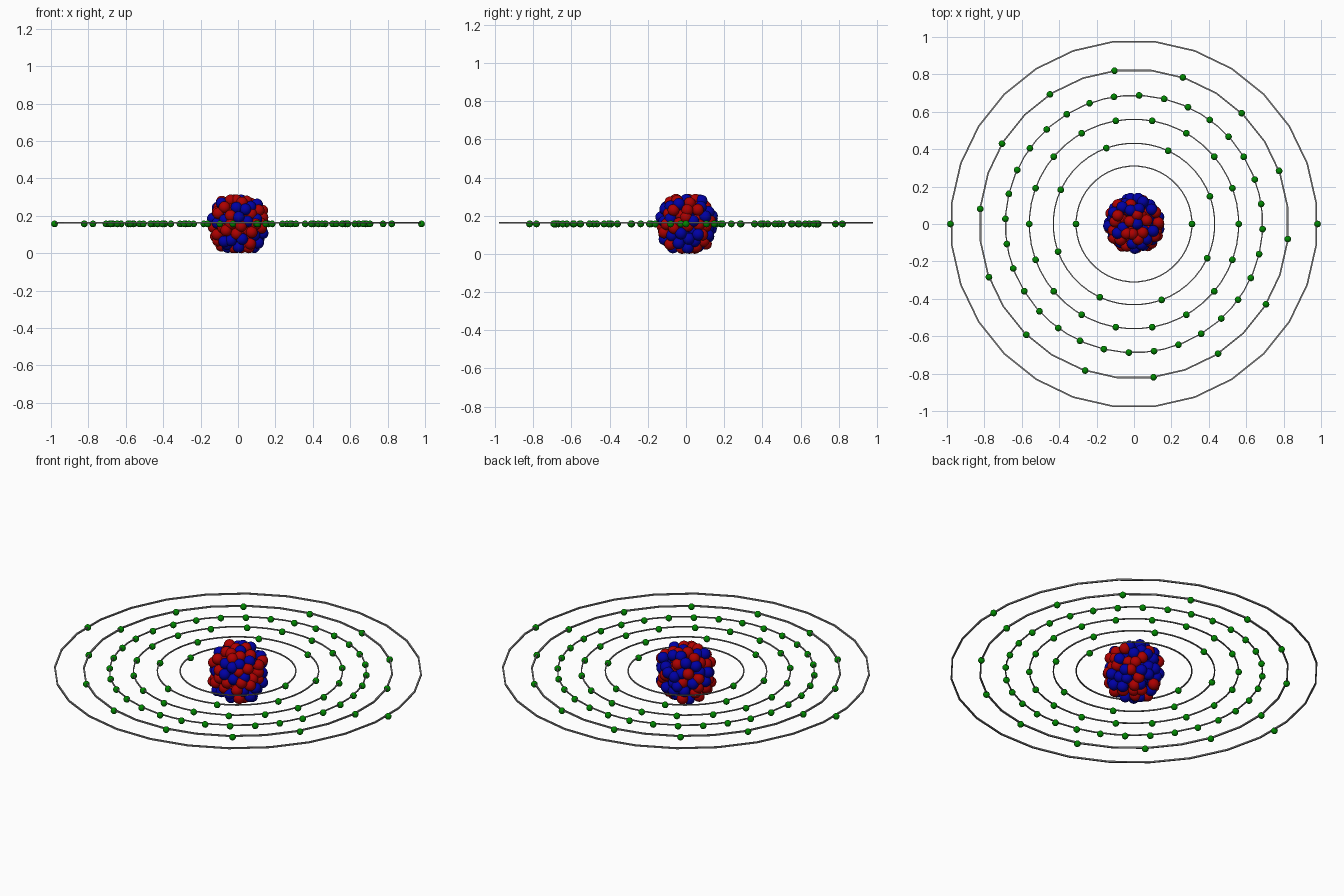
import bpy, bmesh, math, random
from mathutils import Matrix, Vector

if "Cube" in bpy.data.objects:
    bpy.data.objects.remove(bpy.data.objects["Cube"])
random.seed(11)
MID = 0.157


def material(name, color):
    m = bpy.data.materials.new(name)
    m.use_nodes = True
    m.diffuse_color = color
    m.node_tree.nodes["Principled BSDF"].inputs["Base Color"].default_value = color
    return m


RED = material("red", (0.42, 0, 0, 1))
BLUE = material("blue", (0, 0, 0.38, 1))
GREEN = material("green", (0, 0.25, 0, 1))
GREY = material("grey", (0.21, 0.21, 0.21, 1))


def finish(name, bm, mat, smooth=True):
    mesh = bpy.data.meshes.new(name)
    bm.normal_update()
    bm.to_mesh(mesh)
    bm.free()
    mesh.materials.append(mat)
    for p in mesh.polygons:
        p.use_smooth = smooth
    ob = bpy.data.objects.new(name, mesh)
    bpy.context.collection.objects.link(ob)


def balls(name, centers, radius, mat, u=16, v=10):
    bm = bmesh.new()
    for c in centers:
        bmesh.ops.create_uvsphere(bm, u_segments=u, v_segments=v, radius=radius,
                                  matrix=Matrix.Translation(c))
    finish(name, bm, mat)


def ring(name, radius, sides, half, z=MID + 0.006):
    # thin square-section hoop
    bm = bmesh.new()
    loops = []
    for i in range(sides):
        a = (i + 0.5) * math.tau / sides
        c, s = math.cos(a), math.sin(a)
        loops.append([bm.verts.new(((radius + dr * half) * c, (radius + dr * half) * s, z + dz * half))
                      for dr, dz in ((1, -1), (1, 1), (-1, 1), (-1, -1))])
    for i, lo in enumerate(loops):
        nx = loops[(i + 1) % sides]
        for k in range(4):
            j = (k + 1) % 4
            bm.faces.new((lo[k], nx[k], nx[j], lo[j]))
    finish(name, bm, GREY, False)


def polar(r, a):
    return Vector((r * math.cos(a), r * math.sin(a), MID))


# Orbits and their evenly spaced small balls: radius, count, first angle, hoop sides
SHELLS = [(0.31, 2, 0, 48), (0.432, 8, 20, 48), (0.56, 18, 0, 48),
          (0.688, 32, -2.3, 40), (0.826, 14, -5.6, 28), (0.981, 2, 0, 28)]
for n, (r, count, start, sides) in enumerate(SHELLS, 1):
    ring(f"orbit_{n}", r, sides, 0.0032 if n < 5 else 0.0042)
    balls(f"electrons_{n}", [polar(r, math.radians(start) + i * math.tau / count) for i in range(count)],
          0.018, GREEN)

# Nucleus: nested drum-like shells of jittered balls in two mixed colours
protons, neutrons = [], []
golden = math.pi * (3 - math.sqrt(5))
for r, count in ((0.129, 98), (0.088, 45), (0.04, 10)):
    for i in range(count):
        h = 1 - 2 * (i + 0.5) / count
        w = math.sqrt(1 - h * h)
        d = Vector((w * math.cos(i * golden), w * math.sin(i * golden), h))
        d += Vector([random.uniform(-0.1, 0.1) for _ in range(3)])
        bulge = (math.hypot(d.x, d.y) ** 3 + abs(d.z) ** 3) ** (1 / 3)
        p = d * (r + random.uniform(-0.012, 0.01)) / bulge
        p.z = max(-0.126, min(0.126, p.z))
        blue_chance = 0.56 if p.z > 0.08 else 0.48
        (neutrons if random.random() < blue_chance else protons).append(p + Vector((0, 0, MID)))
balls("protons", protons, 0.031, RED)
balls("neutrons", neutrons, 0.031, BLUE)
